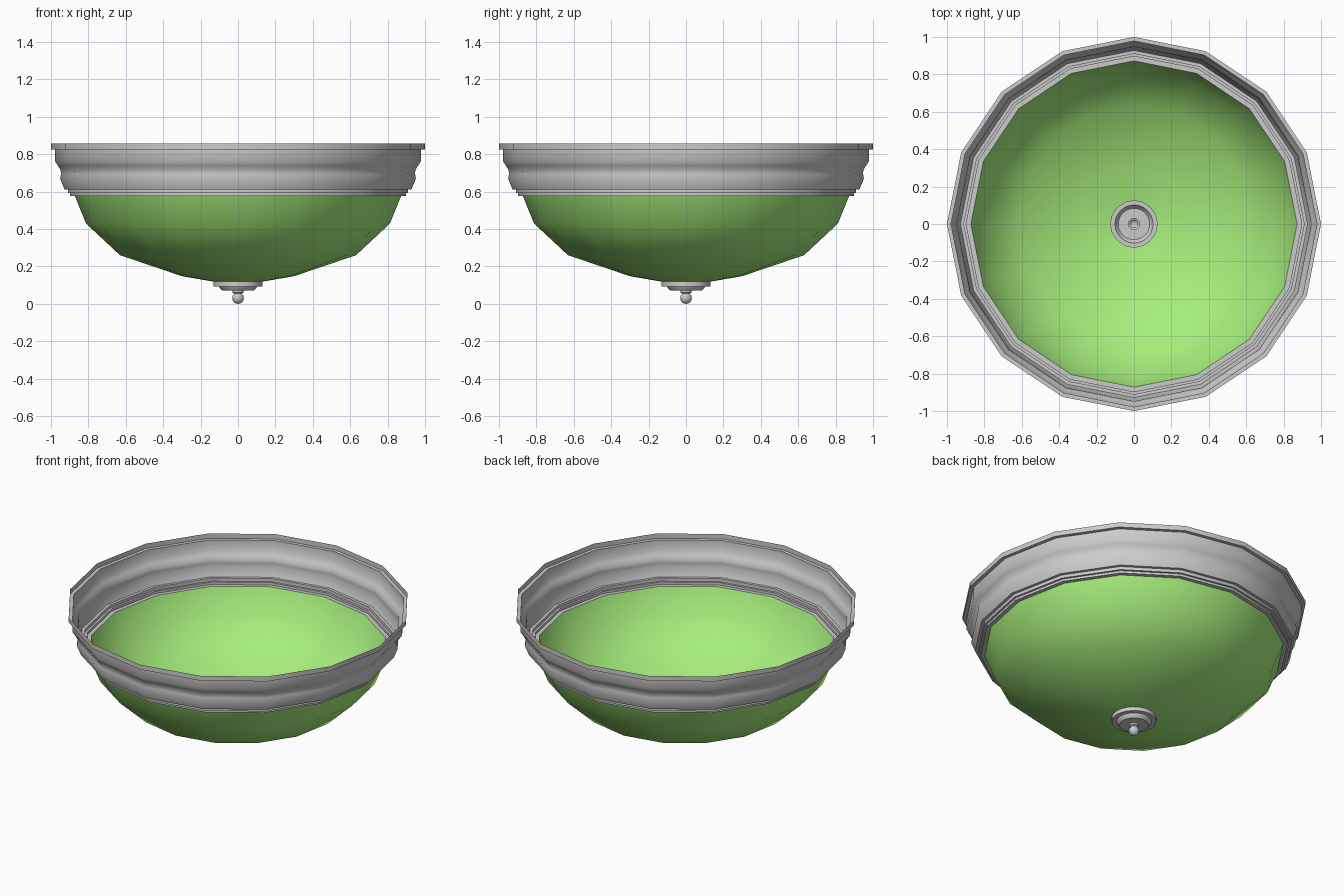
import bpy, bmesh
from math import cos, sin, pi, radians

if "Cube" in bpy.data.objects:
    bpy.data.objects.remove(bpy.data.objects["Cube"])


def lathe(name, profile, sides, color=None):
    """Revolve an (r, z) profile, listed top to bottom, around z; r = 0 becomes a pole."""
    bm = bmesh.new()
    rings = []
    for r, z in profile:
        if r == 0:
            rings.append([bm.verts.new((0, 0, z))] * sides)
        else:
            rings.append([bm.verts.new((r * cos(2 * pi * i / sides),
                                        r * sin(2 * pi * i / sides), z))
                          for i in range(sides)])
    for a, b in zip(rings, rings[1:]):
        for i in range(sides):
            j = (i + 1) % sides
            quad = [a[i], b[i], b[j], a[j]]
            bm.faces.new(list(dict.fromkeys(quad)))
    mesh = bpy.data.meshes.new(name)
    bm.to_mesh(mesh)
    bm.free()
    obj = bpy.data.objects.new(name, mesh)
    bpy.context.collection.objects.link(obj)
    if color:
        mat = bpy.data.materials.new(name + "_material")
        mat.diffuse_color = (*color, 1)
        mat.use_nodes = True
        mat.node_tree.nodes["Principled BSDF"].inputs["Base Color"].default_value = mat.diffuse_color
        mesh.materials.append(mat)
    bpy.ops.object.select_all(action='DESELECT')
    obj.select_set(True)
    bpy.context.view_layer.objects.active = obj
    bpy.ops.object.shade_smooth_by_angle(angle=radians(35))
    return obj


# Moulded metal rim, an open shell with a stepped lower lip
lathe("rim", [(1.0, 0.857), (1.0, 0.826), (0.978, 0.826), (0.978, 0.762),
              (0.962, 0.738), (0.948, 0.714), (0.947, 0.692), (0.951, 0.67),
              (0.928, 0.612), (0.91, 0.612), (0.91, 0.592),
              (0.897, 0.592), (0.897, 0.577), (0.872, 0.577)], 16)

# Green glass bowl, open where the finial sits
lathe("glass_bowl", [(0.872, 0.577), (0.813, 0.43), (0.631, 0.26),
                     (0.30, 0.148), (0.125, 0.118)], 16, (0.38, 0.85, 0.2))

# Finial: stepped cap, neck and ball
ball = [(0.031 * sin(a), 0.031 + 0.031 * cos(a))
        for a in (radians(d) for d in (40, 65, 90, 115, 140, 160))]
lathe("finial", [(0.13, 0.119), (0.13, 0.094), (0.102, 0.094), (0.098, 0.086),
                 (0.084, 0.071), (0.03, 0.071), (0.03, 0.06)]
      + ball + [(0, 0)], 24)
